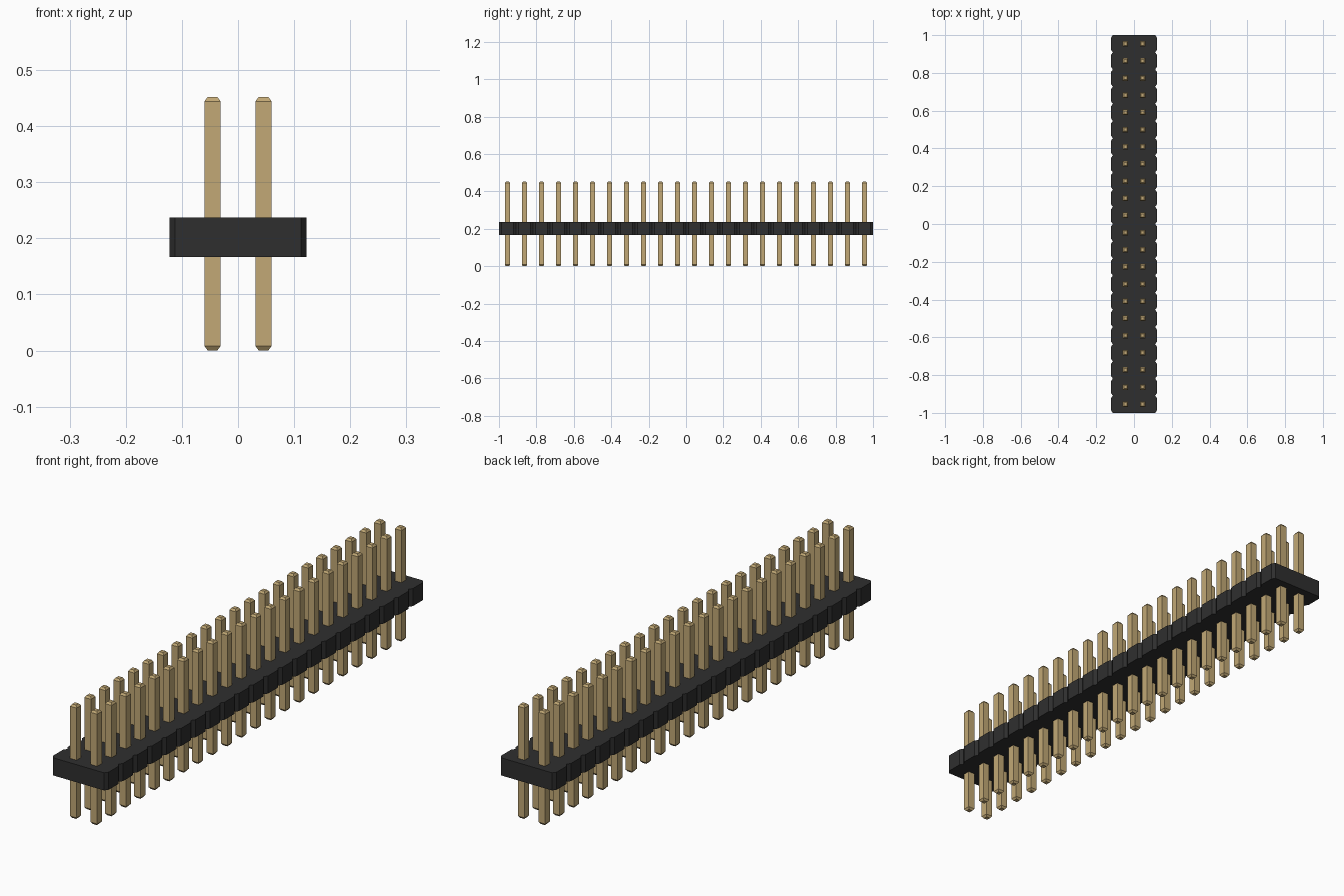
import bpy, bmesh
from mathutils import Matrix

if "Cube" in bpy.data.objects:
    bpy.data.objects.remove(bpy.data.objects["Cube"], do_unlink=True)

COUNT = 22
PITCH = 2 / COUNT
HALF_WIDTH = 0.122
BODY_LOW, BODY_HIGH = 0.167, 0.237
CHAMFER_X, CHAMFER_Y = 0.01, 0.014
PIN_HALF, TIP_HALF = 0.0145, 0.0085
PIN_TOP, TIP_LENGTH = 0.452, 0.008


def make_material(name, color):
    mat = bpy.data.materials.new(name)
    mat.use_nodes = True
    mat.diffuse_color = color
    mat.node_tree.nodes["Principled BSDF"].inputs["Base Color"].default_value = color
    return mat


def make_object(name, bm, mat):
    bmesh.ops.recalc_face_normals(bm, faces=bm.faces)
    mesh = bpy.data.meshes.new(name)
    bm.to_mesh(mesh)
    bm.free()
    mesh.materials.append(mat)
    obj = bpy.data.objects.new(name, mesh)
    bpy.context.collection.objects.link(obj)
    return obj


black = make_material("black plastic", (0.028, 0.028, 0.028, 1))
gold = make_material("pale gold", (0.54, 0.395, 0.18, 1))

# Housing: notched outline, one segment per pin pair, extruded upward
right_side = []
for i in range(COUNT):
    start = -1 + i * PITCH
    end = start + PITCH
    right_side += [(HALF_WIDTH - CHAMFER_X, start),
                   (HALF_WIDTH, start + CHAMFER_Y),
                   (HALF_WIDTH, end - CHAMFER_Y)]
right_side.append((HALF_WIDTH - CHAMFER_X, 1))
outline = right_side + [(-x, y) for x, y in reversed(right_side)]

bm = bmesh.new()
base = bm.faces.new([bm.verts.new((x, y, BODY_LOW)) for x, y in outline])
extruded = bmesh.ops.extrude_face_region(bm, geom=[base], use_keep_orig=True)
top_verts = [g for g in extruded["geom"] if isinstance(g, bmesh.types.BMVert)]
bmesh.ops.translate(bm, verts=top_verts, vec=(0, 0, BODY_HIGH - BODY_LOW))
make_object("housing", bm, black)


# Pins: square posts with tapered tips at both ends
def add_pin(bm, x, y):
    sections = [(0, TIP_HALF), (TIP_LENGTH, PIN_HALF),
                (PIN_TOP - TIP_LENGTH, PIN_HALF), (PIN_TOP, TIP_HALF)]
    rings = [[bm.verts.new((x + sx * h, y + sy * h, z))
              for sx, sy in ((-1, -1), (1, -1), (1, 1), (-1, 1))]
             for z, h in sections]
    bm.faces.new(rings[0])
    bm.faces.new(rings[-1])
    for low, high in zip(rings, rings[1:]):
        for k in range(4):
            n = (k + 1) % 4
            bm.faces.new((low[k], low[n], high[n], high[k]))


for name, side in (("left_pin_row", 1), ("right_pin_row", -1)):
    bm = bmesh.new()
    for i in range(COUNT):
        add_pin(bm, side * PITCH / 2, -1 + (i + 0.5) * PITCH)
    make_object(name, bm, gold)
